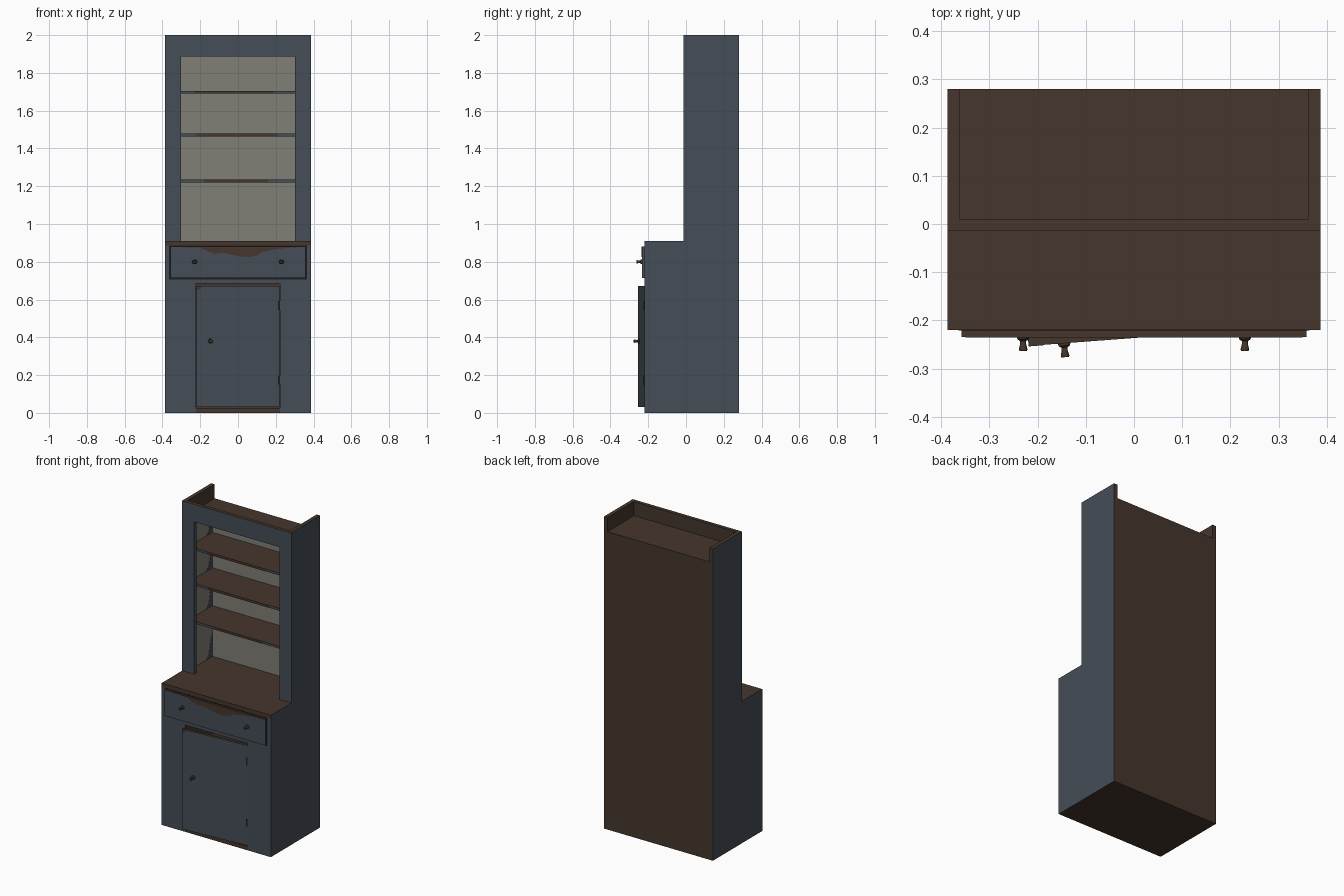
import bpy, bmesh, math
from mathutils import Vector, Matrix

cube = bpy.data.objects.get("Cube")
if cube:
    bpy.data.objects.remove(cube, do_unlink=True)


def make_material(name, rgb):
    m = bpy.data.materials.new(name)
    m.use_nodes = True
    m.diffuse_color = (*rgb, 1)
    m.node_tree.nodes["Principled BSDF"].inputs["Base Color"].default_value = (*rgb, 1)
    return m


BROWN = make_material("bare brown wood", (0.061, 0.037, 0.026))
BLUE = make_material("slate blue paint", (0.058, 0.074, 0.095))
GREY = make_material("grey lining", (0.216, 0.209, 0.181))
DARK = make_material("dark iron", (0.015, 0.013, 0.012))
DIRECTIONS = {"+x": Vector((1, 0, 0)), "-x": Vector((-1, 0, 0)),
              "-y": Vector((0, -1, 0)), "+y": Vector((0, 1, 0))}


def finish(name, bm, mats):
    bmesh.ops.recalc_face_normals(bm, faces=bm.faces)
    mesh = bpy.data.meshes.new(name)
    bm.to_mesh(mesh)
    bm.free()
    for m in mats:
        mesh.materials.append(m)
    ob = bpy.data.objects.new(name, mesh)
    bpy.context.collection.objects.link(ob)
    return ob


def prism(name, axis, pts, d0, d1, base=BROWN, painted=""):
    """Extrude an outline along an axis; faces towards the painted directions are blue."""
    place = {"x": lambda a, b, d: (d, a, b),
             "y": lambda a, b, d: (a, d, b),
             "z": lambda a, b, d: (a, b, d)}[axis]
    bm = bmesh.new()
    low = [bm.verts.new(place(a, b, d0)) for a, b in pts]
    high = [bm.verts.new(place(a, b, d1)) for a, b in pts]
    bm.faces.new(low)
    bm.faces.new(high)
    for i in range(len(pts)):
        j = (i + 1) % len(pts)
        bm.faces.new((low[i], low[j], high[j], high[i]))
    bmesh.ops.recalc_face_normals(bm, faces=bm.faces)
    bm.normal_update()
    for f in bm.faces:
        if any(f.normal.dot(DIRECTIONS[d]) > 0.9 for d in painted.split()):
            f.material_index = 1
    return finish(name, bm, [base, BLUE])


def box(name, x0, x1, y0, y1, z0, z1, base=BROWN, painted=""):
    return prism(name, "y", [(x0, z0), (x1, z0), (x1, z1), (x0, z1)], y0, y1, base, painted)


def knob(name, x, y, z):
    """Turned knob with a flange, a neck and a flared end, pointing to the front."""
    bm = bmesh.new()
    profile = [(0, 0), (0.013, 0), (0.012, -0.005), (0.006, -0.009),
               (0.0065, -0.016), (0.009, -0.026), (0.008, -0.029), (0, -0.029)]
    vs = [bm.verts.new((r, d, 0)) for r, d in profile]
    es = [bm.edges.new(p) for p in zip(vs, vs[1:])]
    bmesh.ops.spin(bm, geom=vs + es, cent=(0, 0, 0), axis=(0, 1, 0),
                   angle=math.tau, steps=16)
    bmesh.ops.remove_doubles(bm, verts=bm.verts, dist=1e-5)
    ob = finish(name, bm, [BROWN])
    ob.location = (x, y, z)
    bpy.context.view_layer.objects.active = ob
    ob.select_set(True)
    bpy.ops.object.shade_smooth_by_angle(angle=math.radians(40))
    ob.select_set(False)
    return ob


W, IN = 0.387, 0.362            # outer and inner half widths
FRONT, HUTCH, STEP, BACK = -0.22, -0.013, 0.01, 0.28
COUNTER, TOP, OPEN = 0.91, 2.0, 0.222

# Side panels with their lining and leftover paint
side_outline = [(-0.2, 0), (BACK, 0), (BACK, TOP), (STEP, TOP), (STEP, 0.885), (-0.2, 0.885)]
SHELVES = [1.22, 1.463, 1.69]
for s, label, out in ((1, "left", "+x"), (-1, "right", "-x")):
    prism(label + "_side", "x", side_outline, s * IN, s * W, painted=out)
    prism(label + "_lining", "x", [(STEP, COUNTER), (0.25, COUNTER), (0.25, 1.89), (STEP, 1.89)],
          s * 0.357, s * IN, GREY)
    for i, z in enumerate([COUNTER] + [h + 0.015 for h in SHELVES]):
        worn = [(0.25, z), (0.19, z), (0.215, z + 0.03), (0.225, z + 0.08),
                (0.238, z + 0.13), (0.25, z + 0.16)]
        prism(f"{label}_corner_paint_{i + 1}", "x", worn, s * 0.356, s * 0.357, BLUE)

# Back, top board and grey back lining
box("back_panel", -IN, IN, 0.255, BACK, 0, 1.91)
box("top_board", -IN, IN, STEP, 0.255, 1.89, 1.91)
box("back_lining", -IN, IN, 0.25, 0.255, COUNTER, 1.89, GREY)

# Hutch face frame, open down to the counter
prism("hutch_frame", "y",
      [(-W, COUNTER), (-0.302, COUNTER), (-0.302, 1.887), (0.302, 1.887), (0.302, COUNTER),
       (W, COUNTER), (W, TOP), (-W, TOP)], HUTCH, STEP, painted="-y +x -x")

# Shelves, front edges worn in the middle
for i, (z, x0, x1) in enumerate(zip(SHELVES, (-0.18, -0.22, -0.23), (0.16, 0.21, 0.19))):
    box(f"shelf_{i + 1}", -0.357, 0.357, 0.014, 0.25, z, z + 0.015, painted="-y")
    box(f"shelf_{i + 1}_wear", x0, x1, 0.0125, 0.014, z, z + 0.015)

# Counter, narrower between the sides
prism("counter", "z",
      [(-W, FRONT), (W, FRONT), (W, STEP), (IN, STEP), (IN, 0.255),
       (-IN, 0.255), (-IN, STEP), (-W, STEP)], 0.885, COUNTER, painted="+x -x")

# Cabinet face frame and floor
prism("cabinet_frame", "y",
      [(-W, 0), (-OPEN, 0), (-OPEN, 0.685), (OPEN, 0.685), (OPEN, 0),
       (W, 0), (W, 0.885), (-W, 0.885)], FRONT, -0.2, painted="-y +x -x")
prism("cabinet_floor", "z",
      [(-OPEN, FRONT), (OPEN, FRONT), (OPEN, -0.2), (IN, -0.2), (IN, 0.255),
       (-IN, 0.255), (-IN, -0.2), (-OPEN, -0.2)], 0, 0.025)

# Drawer with a worn upper edge
box("drawer_gap", -0.364, 0.364, FRONT - 0.001, FRONT, 0.706, 0.885, DARK)
box("drawer_front", -0.358, 0.358, -0.234, FRONT, 0.713, 0.88, painted="-y +x -x")
prism("drawer_wear", "y",
      [(-0.35, 0.88), (-0.2, 0.874), (-0.16, 0.855), (-0.12, 0.842), (-0.08, 0.847),
       (0, 0.83), (0.06, 0.825), (0.1, 0.833), (0.13, 0.852), (0.2, 0.866),
       (0.27, 0.874), (0.35, 0.88)], -0.235, -0.234)
for s, label in ((1, "left"), (-1, "right")):
    knob(label + "_drawer_knob", s * 0.23, -0.234, 0.8)

# Door, hinged at its left edge and slightly ajar
door = box("door", -0.44, 0, 0, 0.017, 0.03, 0.672, painted="-y +x -x")
parts = [door, knob("door_knob", -0.366, 0, 0.38)]
parts.append(prism("door_wear", "y", [(-0.44, 0.672), (-0.44, 0.65), (-0.425, 0.652),
                                      (-0.41, 0.672)], -0.001, 0))
for i, z in enumerate((0.15, 0.545)):
    parts.append(box(f"hinge_{i + 1}", -0.008, 0.003, -0.004, 0.004, z, z + 0.047, DARK))
swing = Matrix.Translation((0.22, FRONT, 0)) @ Matrix.Rotation(0.075, 4, "Z")
for p in parts:
    p.matrix_world = swing @ Matrix.Translation(p.location)
